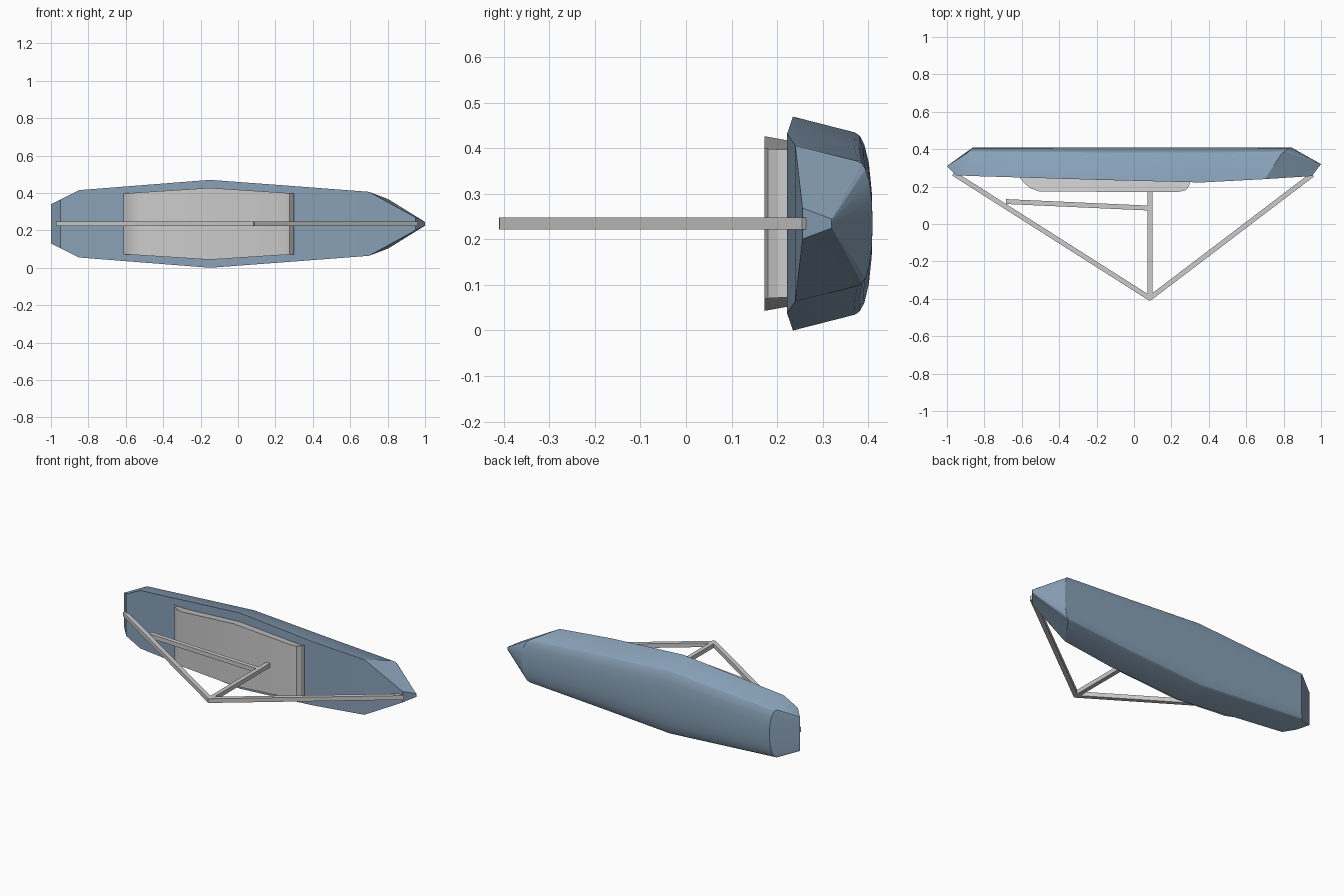
import bpy, bmesh, math
from mathutils import Vector

if "Cube" in bpy.data.objects:
    bpy.data.objects.remove(bpy.data.objects["Cube"])

ZC = 0.235  # the boat lies on its side: deck faces -y, keel faces +y


def finish(bm, name, mat=None, angle=30):
    bmesh.ops.remove_doubles(bm, verts=bm.verts, dist=1e-5)
    bmesh.ops.recalc_face_normals(bm, faces=bm.faces)
    me = bpy.data.meshes.new(name)
    bm.to_mesh(me)
    bm.free()
    ob = bpy.data.objects.new(name, me)
    bpy.context.collection.objects.link(ob)
    if mat:
        me.materials.append(mat)
    if angle:
        bpy.ops.object.select_all(action='DESELECT')
        ob.select_set(True)
        bpy.context.view_layer.objects.active = ob
        bpy.ops.object.shade_smooth_by_angle(angle=math.radians(angle))
    return ob


def loft(bm, rings):
    """Skin closed rings of points and cap both ends."""
    vr = [[bm.verts.new(p) for p in r] for r in rings]
    n = len(vr[0])
    for a, b in zip(vr, vr[1:]):
        for i in range(n):
            j = (i + 1) % n
            bm.faces.new((a[i], a[j], b[j], b[i]))
    bm.faces.new(vr[0])
    bm.faces.new(vr[-1])


# Hull stations: sheer, chine (x, y, half width) and keel (x, y)
stations = [
    ((-0.95, 0.26, 0.13), (-1.0, 0.31, 0.105), (-1.0, 0.31)),
    ((-0.85, 0.256, 0.18), (-0.89, 0.38, 0.148), (-0.86, 0.41)),
    ((-0.15, 0.235, 0.235), (-0.15, 0.372, 0.20), (-0.15, 0.41)),
    ((0.36, 0.222, 0.197), (0.36, 0.37, 0.168), (0.36, 0.41)),
    ((0.70, 0.24, 0.171), (0.79, 0.378, 0.137), (0.84, 0.41)),
    ((0.95, 0.256, 0.034), (1.0, 0.32, 0.010), (1.0, 0.32)),
]
# Bilge curve from chine to keel: (width fraction, depth fraction)
bilge = [(1, 0), (0.96, 0.28), (0.87, 0.52), (0.67, 0.78), (0.36, 0.95)]


def hull_ring(sheer, chine, keel):
    half = [sheer]
    for w, d in bilge:
        half.append((chine[0] + (keel[0] - chine[0]) * d,
                     chine[1] + (keel[1] - chine[1]) * d, chine[2] * w))
    top = [(x, y, ZC + w) for x, y, w in half]
    low = [(x, y, ZC - w) for x, y, w in reversed(half)]
    return top + [(keel[0], keel[1], ZC)] + low


blue = bpy.data.materials.new("hull_blue")
blue.diffuse_color = (0.25, 0.36, 0.48, 1)
blue.use_nodes = True
blue.node_tree.nodes["Principled BSDF"].inputs["Base Color"].default_value = blue.diffuse_color
bm = bmesh.new()
loft(bm, [hull_ring(*s) for s in stations])
finish(bm, "hull", blue, 25)

# Cabin: rounded side profile, widest amidships, flaring away from the deck
profile = [(-0.62, 0.26), (-0.59, 0.222), (-0.555, 0.192), (-0.51, 0.175),
           (-0.15, 0.172), (0.24, 0.172), (0.275, 0.18), (0.293, 0.2), (0.31, 0.26)]
rings = []
for x, y in profile:
    t = (x + 0.15) / (0.47 if x < -0.15 else 0.46)
    hw = 0.192 - 0.03 * abs(t)
    base = hw - 0.018
    rings.append([(x, y, ZC - hw), (x, y, ZC + hw),
                  (x, 0.27, ZC + base), (x, 0.27, ZC - base)])
bm = bmesh.new()
loft(bm, rings)
finish(bm, "cabin", None, 25)


# Spars and stays: square bars between two points in the mast plane
def bar(name, a, b, size=0.026):
    a, b = Vector((*a, ZC)), Vector((*b, ZC))
    d = (b - a).normalized()
    s = Vector((-d.y, d.x, 0)) * size / 2
    z = Vector((0, 0, size / 2))
    bm = bmesh.new()
    loft(bm, [[p + s + z, p - s + z, p - s - z, p + s - z] for p in (a, b)])
    finish(bm, name, None, 0)


bar("mast", (0.085, 0.20), (0.085, -0.40))
bar("boom", (-0.685, 0.12), (0.085, 0.085))
bar("back_stay", (-0.965, 0.27), (0.09, -0.40))
bar("fore_stay", (0.955, 0.265), (0.08, -0.40))
